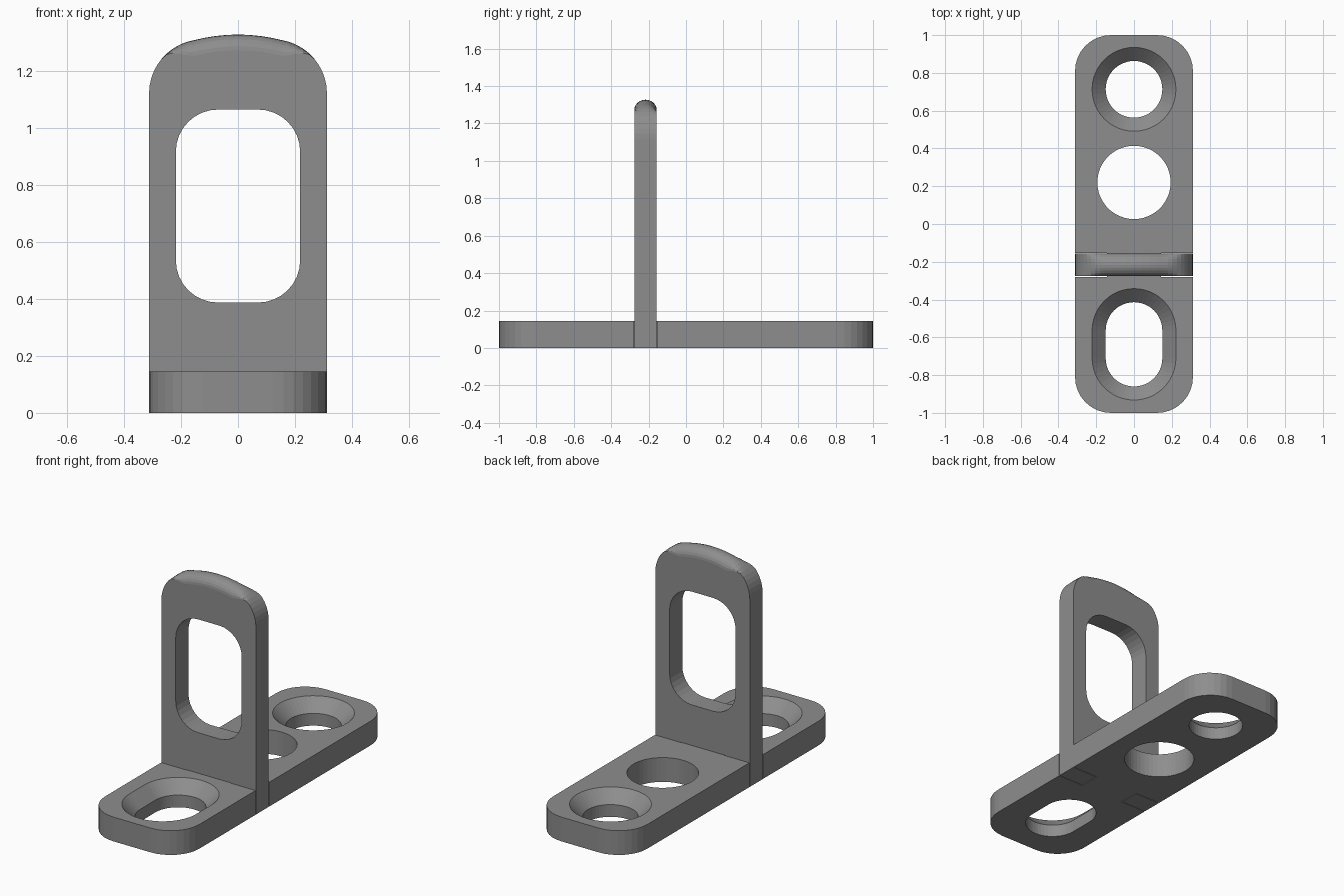
import bpy, bmesh
from math import sin, cos, pi, radians

if "Cube" in bpy.data.objects:
    bpy.data.objects.remove(bpy.data.objects["Cube"])

grey = bpy.data.materials.new("dark_grey")
grey.diffuse_color = (0.27, 0.27, 0.27, 1)
grey.use_nodes = True
grey.node_tree.nodes["Principled BSDF"].inputs["Base Color"].default_value = grey.diffuse_color


def loft(name, rings):
    """Closed solid through a list of equal-length point rings."""
    bm = bmesh.new()
    rows = [[bm.verts.new(p) for p in ring] for ring in rings]
    n = len(rows[0])
    for a, b in zip(rows, rows[1:]):
        for i in range(n):
            j = (i + 1) % n
            bm.faces.new((a[i], a[j], b[j], b[i]))
    bm.faces.new(rows[0][::-1])
    bm.faces.new(rows[-1])
    bmesh.ops.recalc_face_normals(bm, faces=bm.faces)
    mesh = bpy.data.meshes.new(name)
    bm.to_mesh(mesh)
    bm.free()
    mesh.materials.append(grey)
    obj = bpy.data.objects.new(name, mesh)
    bpy.context.collection.objects.link(obj)
    return obj


def rounded(cx, cy, hx, hy, r, seg=8):
    """2D rounded rectangle; sharp corners for r = 0."""
    pts = []
    for k, (sx, sy) in enumerate(((1, 1), (-1, 1), (-1, -1), (1, -1))):
        for i in range(seg + 1 if r else 1):
            a = pi / 2 * (k + i / seg)
            p = (cx + sx * (hx - r) + r * cos(a), cy + sy * (hy - r) + r * sin(a))
            if not pts or abs(p[0] - pts[-1][0]) + abs(p[1] - pts[-1][1]) > 1e-5:
                pts.append(p)
    if abs(pts[0][0] - pts[-1][0]) + abs(pts[0][1] - pts[-1][1]) < 1e-5:
        pts.pop()
    return pts


def cut(obj, cutters):
    bpy.context.view_layer.objects.active = obj
    for c in cutters:
        m = obj.modifiers.new("cut", 'BOOLEAN')
        m.operation, m.solver, m.object = 'DIFFERENCE', 'EXACT', c
        bpy.ops.object.modifier_apply(modifier=m.name)
        bpy.data.objects.remove(c)


W, T = 0.312, 0.145      # half width, plate thickness


def hole(y, r, extra=0.0, sink=0.0):
    """Round or slotted hole cutter, optionally countersunk."""
    levels = [(-0.1, r), (T - sink, r), (T + 0.02, r + (sink + 0.02 if sink else 0))]
    return loft("hole_cutter", [
        [(x, yy, z) for x, yy in rounded(0, y, q, q + extra, q, 12)]
        for z, q in levels])


# Base plate with three holes and two side slots for the tabs
base = loft("base_plate", [[(x, y, z) for x, y in rounded(0, 0, W, 1.0, 0.19)]
                           for z in (0, T)])
slots = [loft("slot_cutter", [[(x, y, z) for x, y in
                               rounded(s * 0.27, -0.2165, 0.127, 0.0635, 0)]
                              for z in (-0.1, T + 0.1)]) for s in (-1, 1)]
cut(base, [hole(0.713, 0.15, sink=0.072), hole(0.22, 0.194),
           hole(-0.637, 0.15, extra=0.073, sink=0.072)] + slots)

# Upright outline: tab, side, rounded corner, crowned top
half = [(0.147, T), (0.147, 0), (W, 0)]
half += [(0.122 + 0.19 * cos(radians(a)), 1.12 + 0.19 * sin(radians(a)))
         for a in range(0, 81, 8)]
half += [(x, 1.327 - 0.02 * (x / 0.155) ** 2) for x in (0.12, 0.08, 0.04)]
outline = half + [(0, 1.327)] + [(-x, z) for x, z in reversed(half)]


def drop(x, z, amount):
    """Rounds the top edge, fading out toward the corners."""
    if z < 1.12:
        return z
    f = min(1, max(0, (0.27 - abs(x)) / 0.12))
    return z - amount * f * f * (3 - 2 * f)


R = 0.06
rings = []
for i in range(13):
    a = pi * i / 12
    rings.append([(x, -0.2165 - R * cos(a), drop(x, z, 0.055 * (1 - sin(a))))
                  for x, z in outline])
upright = loft("upright_plate", rings)

# Window through the upright
window = loft("window_cutter", [[(x, y, z) for x, z in
                                 rounded(0, 0.7255, 0.218, 0.3385, 0.148)]
                                for y in (-0.5, 0.1)])
cut(upright, [window])
